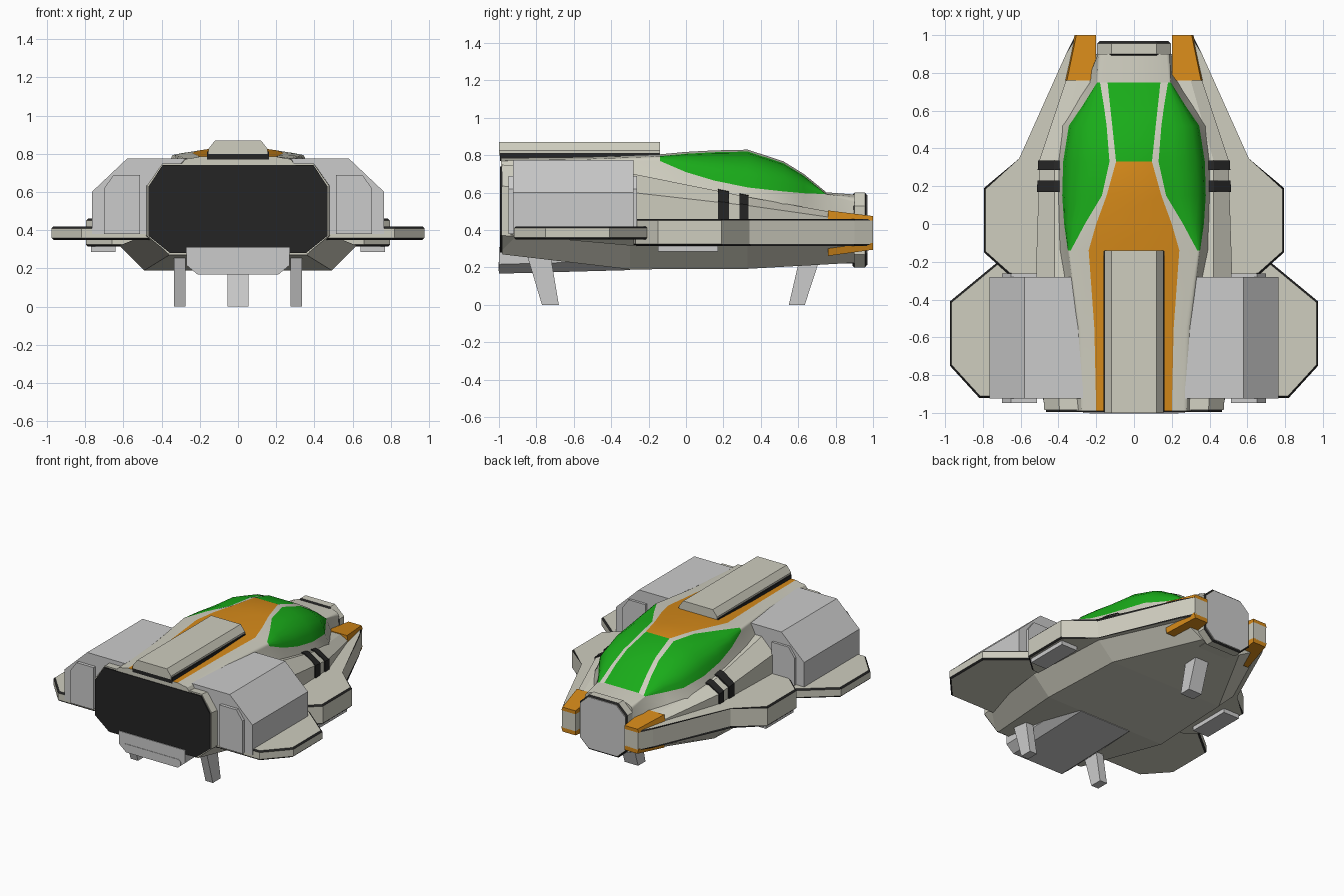
import bpy, bmesh, math

if "Cube" in bpy.data.objects:
    bpy.data.objects.remove(bpy.data.objects["Cube"])


def material(name, r, g, b):
    m = bpy.data.materials.new(name)
    m.diffuse_color = (r, g, b, 1)
    m.use_nodes = True
    m.node_tree.nodes["Principled BSDF"].inputs["Base Color"].default_value = m.diffuse_color
    return m


BODY = material("hull_paint", .62, .61, .52)
BLACK = material("black_trim", .018, .018, .018)
ORANGE = material("orange_paint", .66, .25, .01)
GREEN = material("green_glass", .01, .41, .01)


def finish(name, bm, mats, mirror=False):
    bmesh.ops.recalc_face_normals(bm, faces=bm.faces)
    me = bpy.data.meshes.new(name)
    bm.to_mesh(me)
    bm.free()
    for m in mats:
        me.materials.append(m)
    ob = bpy.data.objects.new(name, me)
    bpy.context.collection.objects.link(ob)
    if mirror:
        ob.modifiers.new("mirror", "MIRROR").use_mirror_merge = False
    return ob


def loft(name, sections, mats=(), pick=None, mirror=False):
    """Skin closed sections of equal point count; pick(row, column) gives the material index."""
    bm = bmesh.new()
    rows = [[bm.verts.new(p) for p in s] for s in sections]
    n = len(rows[0])
    for i in range(len(rows) - 1):
        for j in range(n):
            k = (j + 1) % n
            f = bm.faces.new((rows[i][j], rows[i][k], rows[i + 1][k], rows[i + 1][j]))
            f.material_index = pick(i, j) if pick else 0
    bm.faces.new(rows[0])
    bm.faces.new(rows[-1])
    return finish(name, bm, mats, mirror)


def prism(name, pts, a, b, axis, mats=(), bevel=0, mirror=False):
    """Extrude an outline from a to b along an axis; the bevelled rims take the second material."""
    bm = bmesh.new()
    put = (lambda u, v, w: (u, v, w)) if axis == "z" else (lambda u, v, w: (u, w, v))
    lo, hi = [[bm.verts.new(put(u, v, w)) for u, v in pts] for w in (a, b)]
    caps = [bm.faces.new(lo), bm.faces.new(hi)]
    for j in range(len(pts)):
        k = (j + 1) % len(pts)
        bm.faces.new((lo[j], lo[k], hi[k], hi[j]))
    if bevel:
        bmesh.ops.bevel(bm, geom=[e for f in caps for e in f.edges], offset=bevel,
                        segments=1, affect="EDGES", material=1)
    return finish(name, bm, mats, mirror)


def sym(half):
    """Close a right-hand half outline with its mirror image."""
    return half + [(-p[0],) + tuple(p[1:]) for p in reversed(half)]


def rect(x0, x1, y0, y1):
    return [(x0, y0), (x1, y0), (x1, y1), (x0, y1)]


# Main fuselage: tapering octagon, y, inner x, outer x, top z, shoulder z, lower z, bottom x, bottom z
HULL = [(-.985, .395, .475, .75, .635, .37, .36, .275),
        (-.28, .42, .52, .70, .60, .36, .40, .25),
        (.34, .42, .50, .575, .53, .36, .40, .25),
        (.76, .30, .36, .50, .47, .34, .30, .27)]


def hull_half(y, grow=0):
    for a, b in zip(HULL, HULL[1:]):
        if a[0] <= y <= b[0]:
            t = (y - a[0]) / (b[0] - a[0])
            _, xi, xo, zt, zm, zl, xb, zb = [p + (q - p) * t for p, q in zip(a, b)]
            return [(xi + grow / 2, y, zt + grow), (xo + grow, y, zm + grow / 2),
                    (xo + grow, y, zl), (xb, y, zb)]


loft("fuselage", [sym(hull_half(s[0])) for s in HULL], [BODY])

# Black bands over the shoulders
for label, y0, y1 in (("rear", .17, .23), ("front", .285, .335)):
    sections = []
    for y in (y0, y1):
        h = hull_half(y, .008)
        sections.append([(.37, y, h[0][2] + .004)] + h[:2] + [(h[1][0], y, .45), (.37, y, .45)])
    loft(label + "_shoulder_band", sections, [BLACK], mirror=True)

# Canopy and upper deck: y, top z, stripe x, glass inner x, glass outer x, glass low z, skirt x, skirt z
DECK = [(-.99, .785, .20, .25, .28, .765, .34, .70),
        (-.55, .79, .21, .27, .30, .77, .36, .66),
        (-.14, .805, .24, .335, .35, .77, .42, .60),
        (0, .818, .20, .26, .37, .71, .42, .58),
        (.15, .826, .145, .17, .38, .665, .42, .56),
        (.33, .83, .095, .13, .375, .628, .42, .53),
        (.52, .768, .115, .145, .345, .607, .40, .49),
        (.63, .70, .127, .16, .27, .597, .33, .48),
        (.75, .602, .14, .18, .195, .592, .25, .46),
        (.90, .59, .14, .16, .19, .55, .20, .30)]
ARC = 5


def deck_section(y, zt, x1, x2, x6, z6, x7, z7):
    half = [(x1, y, zt)]
    z2 = zt - .01
    for i in range(ARC + 1):
        t = math.pi / 2 * i / ARC
        half.append((x2 + (x6 - x2) * math.sin(t), y, z6 + (z2 - z6) * math.cos(t)))
    return sym(half + [(x7, y, z7)])


def deck_paint(row, col):
    n = 2 * (ARC + 3)
    if col == n - 1:
        return 1 if row < 5 else 2 if row < 8 else 0
    col = min(col, n - 2 - col)
    return 2 if 1 <= col <= ARC and 2 <= row < 8 else 0


canopy = loft("canopy_deck", [deck_section(*s) for s in DECK], [BODY, ORANGE, GREEN], deck_paint)
bpy.context.view_layer.objects.active = canopy
canopy.select_set(True)
bpy.ops.object.shade_smooth_by_angle(angle=math.radians(25))

# Raised spine with its black base
prism("spine_base", sym([(.162, .77), (.162, .812)]), -.995, -.142, "y", [BLACK])
prism("spine", sym([(.155, .80), (.155, .825), (.12, .87)]), -1, -.14, "y", [BODY])

# Side wing plates running into the nose prongs, and lower rear fins
prism("wing_plate", [(.2, 1), (.31, 1), (.36, .9), (.6, .34), (.795, .19), (.795, -.15),
                     (.66, -.27), (.2, -.3)], .315, .46, "z", [BODY, BLACK], .01, True)
prism("rear_fin", [(.4, -.15), (.66, -.15), (.975, -.41), (.975, -.75), (.82, -.92), (.4, -.92)],
      .35, .42, "z", [BODY, BLACK], .01, True)
prism("wing_vent", rect(.64, .77, -.15, .17), .285, .33, "z", mirror=True)

# Orange caps above and below each prong
for label, z0, za, zb in (("upper", .45, .505, .475), ("lower", .33, .262, .295)):
    loft(label + "_prong_cap",
         [[(.2, y, z0), (xo, y, z0), (xo - .01, y, z), (.2, y, z)]
          for y, xo, z in ((.76, .365, za), (1, .315, zb))], [ORANGE], mirror=True)

# Belly: y, top x, top z, bottom x, bottom z
BELLY = [(-.98, .47, .38, .36, .27), (-.3, .62, .32, .49, .19),
         (.33, .59, .32, .46, .193), (.9, .33, .32, .16, .225)]
loft("belly", [sym([(x, y, z), (u, y, w)]) for y, x, z, u, w in BELLY], [BODY])
loft("keel_ramp", [sym([(.27, y, .31), (.27, y, z + .05), (.21, y, z)])
                   for y, z in ((-1, .167), (-.3, .186))])
prism("ramp_lip", sym([(.22, .23), (.235, .215), (.235, .19), (.22, .18)]), -1.003, -.95, "y")

# Side engine nacelles with end panels
prism("nacelle", [(.27, .775), (.58, .775), (.765, .6), (.765, .38), (.27, .38)],
      -.925, -.28, "y", mirror=True)
prism("nacelle_panel", [(.513, .69), (.65, .69), (.70, .62), (.70, .38), (.513, .38)],
      -.948, -.262, "y", mirror=True)

# Black rear engine plate
prism("rear_engine_plate", sym([(.395, .74), (.467, .63), (.467, .37), (.355, .28)]),
      -.995, -.97, "y", [BLACK])

# Nose collar with face plate
collar = [(.12, .60), (.195, .53), (.195, .27), (.12, .20)]
prism("nose_neck", sym([(.12, .585), (.175, .52), (.175, .28), (.12, .22)]), .7, .9, "y", [BODY])
prism("nose_collar", sym(collar), .89, .966, "y", [BODY, BLACK], .01)
prism("nose_face", sym([(x * .93, .4 + (z - .4) * .94) for x, z in collar]), .95, .97, "y")


# Landing legs
def leg(name, x0, x1, top, foot, mirror=False):
    loft(name, [[(x, y, z) for x, y in rect(x0, x1, ya, yb)] for ya, yb, z in (top, foot)],
         mirror=mirror)


leg("rear_leg", .275, .335, (-.86, -.73, .30), (-.77, -.68, 0), True)
leg("nose_leg", -.055, .055, (.61, .72, .26), (.55, .635, 0))
